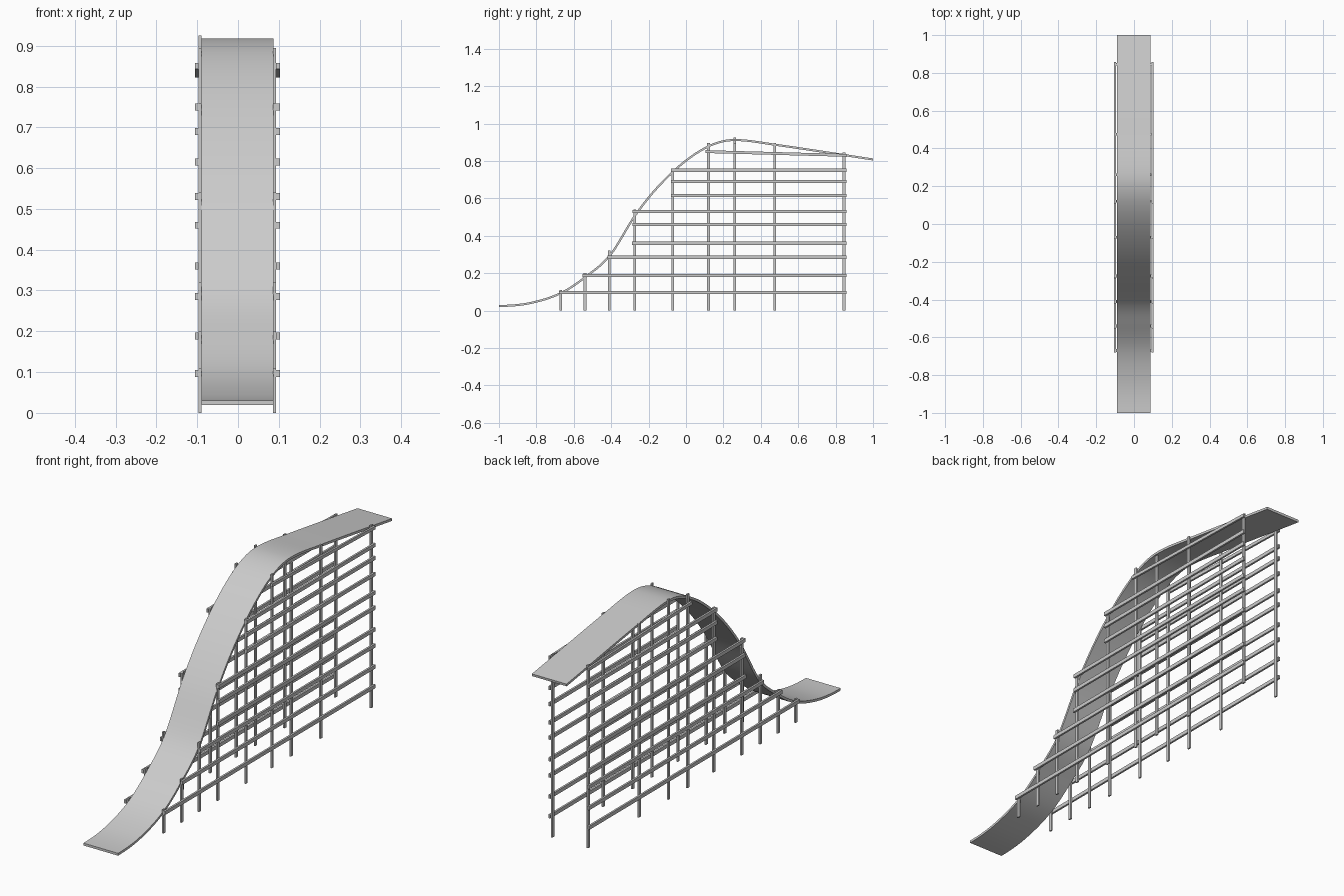
import bpy
import bmesh
from math import atan2, hypot
from mathutils import Vector

cube = bpy.data.objects.get("Cube")
if cube:
    bpy.data.objects.remove(cube)

grey = bpy.data.materials.new("light_grey")
grey.use_nodes = True
grey.diffuse_color = (0.6, 0.6, 0.6, 1)
grey.node_tree.nodes["Principled BSDF"].inputs["Base Color"].default_value = grey.diffuse_color

MID = -0.0015        # sideways centre of the frame
HALF = 0.0885        # half width of the track
THICK = 0.011


def finish(name, bm):
    bmesh.ops.recalc_face_normals(bm, faces=bm.faces)
    mesh = bpy.data.meshes.new(name)
    bm.to_mesh(mesh)
    bm.free()
    mesh.materials.append(grey)
    obj = bpy.data.objects.new(name, mesh)
    bpy.context.collection.objects.link(obj)
    return obj


def box(name, size, location, tilt=0):
    bm = bmesh.new()
    bmesh.ops.create_cube(bm, size=1)
    bmesh.ops.scale(bm, vec=size, verts=bm.verts)
    obj = finish(name, bm)
    obj.location = location
    obj.rotation_euler.x = tilt


# Track centre line: y, z and slope at each knot
knots = [(-1, 0.025, 0), (-0.83, 0.041, 0.22), (-0.67, 0.093, 0.48), (-0.54, 0.178, 0.78),
         (-0.41, 0.291, 1.2), (-0.275, 0.504, 1.45), (-0.07, 0.742, 0.93),
         (0.12, 0.878, 0.48), (0.26, 0.912, 0), (0.475, 0.887, -0.14), (1, 0.808, -0.15)]


def hermite(a, b, t):
    d = b[0] - a[0]
    z = ((2*t**3 - 3*t**2 + 1) * a[1] + (t**3 - 2*t**2 + t) * d * a[2]
         + (3*t**2 - 2*t**3) * b[1] + (t**3 - t**2) * d * b[2])
    return Vector((0, a[0] + d * t, z))


STEPS = 8
path = [hermite(a, b, i / STEPS) for a, b in zip(knots, knots[1:]) for i in range(STEPS)]
path.append(Vector((0, knots[-1][0], knots[-1][1])))

# Sweep a thin rectangle along the centre line
bm = bmesh.new()
rings = []
for i, p in enumerate(path):
    along = path[min(i + 1, len(path) - 1)] - path[max(i - 1, 0)]
    up = Vector((0, -along.z, along.y)).normalized() * THICK / 2
    rings.append([bm.verts.new(p + up * u + Vector((MID + HALF * s, 0, 0)))
                  for s, u in ((-1, -1), (1, -1), (1, 1), (-1, 1))])
for a, b in zip(rings, rings[1:]):
    for k in range(4):
        n = (k + 1) % 4
        bm.faces.new((a[k], a[n], b[n], b[k]))
bm.faces.new(rings[0])
bm.faces.new(rings[-1])
track = finish("track", bm)
bpy.context.view_layer.objects.active = track
track.select_set(True)
bpy.ops.object.shade_smooth_by_angle()

# Posts: y and top height.  Rails: front end and height
posts = [(-0.67, 0.11), (-0.54, 0.2), (-0.41, 0.32), (-0.275, 0.54), (-0.07, 0.76),
         (0.12, 0.895), (0.26, 0.925), (0.475, 0.895), (0.845, 0.845)]
rails = [(-0.68, 0.097), (-0.553, 0.188), (-0.42, 0.285), (-0.29, 0.36), (-0.285, 0.46),
         (-0.285, 0.53), (-0.08, 0.615), (-0.08, 0.69), (-0.08, 0.75)]
BACK = 0.858

for side, s in (("left", 1), ("right", -1)):
    post_x = MID + s * 0.0913
    rail_x = MID + s * 0.0995
    for i, (y, top) in enumerate(posts):
        if s > 0:
            top = min(top, 0.895)
        box(f"{side}_post_{i + 1}", (0.0075, 0.014, top), (post_x, y, top / 2))
    for i, (y, z) in enumerate(rails):
        box(f"{side}_rail_{i + 1}", (0.009, BACK - y, 0.017), (rail_x, (y + BACK) / 2, z))
    # Sloping top rail
    run, drop = BACK - 0.105, -0.02
    box(f"{side}_top_rail", (0.009, hypot(run, drop), 0.015),
        (rail_x, BACK - run / 2, 0.84), atan2(drop, run))
